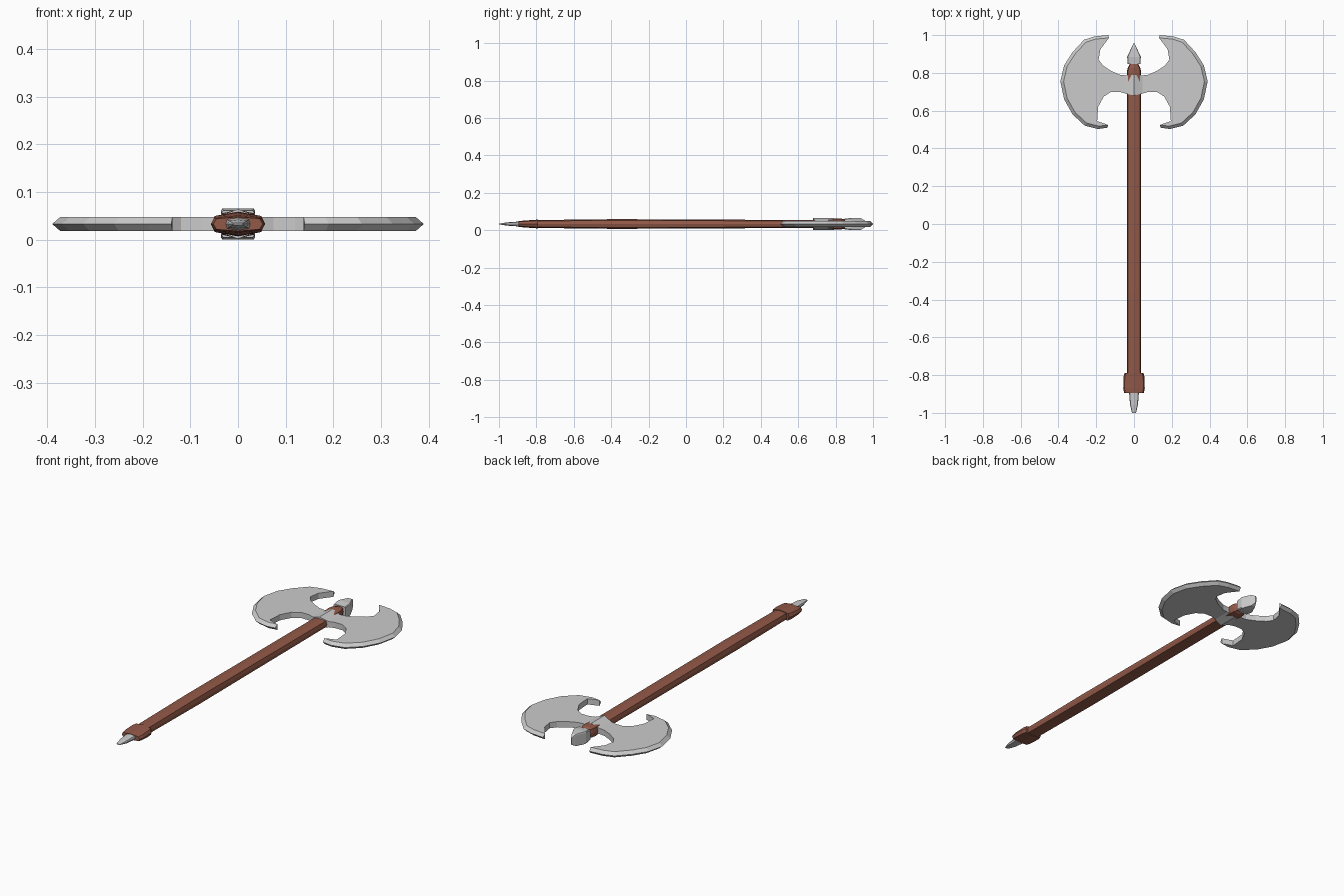
import bpy, bmesh

if "Cube" in bpy.data.objects:
    bpy.data.objects.remove(bpy.data.objects["Cube"])

CZ = 0.033  # mid-plane height of the axe
wood = bpy.data.materials.new("wood")
wood.diffuse_color = (0.29, 0.10, 0.065, 1)
wood.use_nodes = True
wood.node_tree.nodes["Principled BSDF"].inputs["Base Color"].default_value = wood.diffuse_color


def finish(bm, name, mat=None):
    bmesh.ops.recalc_face_normals(bm, faces=bm.faces)
    me = bpy.data.meshes.new(name)
    bm.to_mesh(me)
    bm.free()
    ob = bpy.data.objects.new(name, me)
    bpy.context.collection.objects.link(ob)
    if mat:
        me.materials.append(mat)
    return ob


# shaft section: shallow ridge above and below, pointed sides
SHAFT = [(1, 0), (.87, .75), (0, 1), (-.87, .75), (-1, 0), (-.87, -.75), (0, -1), (.87, -.75)]
BOX = [(1, .85), (.9, 1), (-.9, 1), (-1, .85), (-1, -.85), (-.9, -1), (.9, -1), (1, -.85)]


def loft(name, section, rings, mat=None):
    """Skin a section along y; rings are (y, half width, half height)."""
    bm = bmesh.new()
    loops = [[bm.verts.new((sx * hx, y, CZ + sz * hz)) for sx, sz in section]
             for y, hx, hz in rings]
    n = len(section)
    for a, b in zip(loops, loops[1:]):
        for i in range(n):
            j = (i + 1) % n
            bm.faces.new((a[i], a[j], b[j], b[i]))
    bm.faces.new(loops[0])
    bm.faces.new(loops[-1])
    return finish(bm, name, mat)


# wooden parts
loft("shaft", SHAFT, [(-.80, .037, .021), (-.37, .038, .026), (0, .038, .024), (.74, .038, .021)], wood)
loft("pommel", SHAFT, [(-.895, .052, .015), (-.87, .057, .018), (-.81, .056, .022), (-.79, .05, .024)], wood)
loft("neck", SHAFT, [(.74, .034, .026), (.80, .038, .030), (.825, .034, .030), (.855, .018, .024)], wood)

# steel points at both ends
loft("butt_spike", SHAFT, [(-1, .011, .002), (-.955, .021, .009), (-.88, .027, .014)])
loft("top_spike", BOX, [(.847, .034, .028), (.885, .036, .033), (.935, .013, .031), (.957, .002, .018)])

# double blade: right half, mirrored
outer = [(.135, 1.0), (.21, .993), (.265, .975), (.325, .91), (.37, .84), (.39, .755),
         (.37, .66), (.325, .58), (.26, .52), (.19, .503), (.14, .51)]
lower = [(.165, .53), (.195, .545), (.19, .62), (.16, .675), (.12, .70), (.075, .70), (.045, .69)]
upper = [(.045, .787), (.075, .79), (.12, .81), (.165, .84), (.187, .87), (.178, .925), (.155, .96)]
H = .015
bm = bmesh.new()


def vert(x, y, z):
    return bm.verts.new((x, y, CZ + z))


def inset(p):
    return (.1 + (p[0] - .1) * .94, .755 + (p[1] - .755) * .94)


edge = [vert(*p, 0) for p in outer]
layers = []
for s in (1, -1):
    rim = [vert(*inset(p), s * H) for p in outer]
    low = [vert(*p, s * H) for p in lower[1:]]
    up = [vert(*p, s * H) for p in upper[:-1]]
    ridge = [vert(0, .68, s * .031), vert(0, .79, s * .031)]
    bm.faces.new(rim + low + up)
    bm.faces.new((low[-1], ridge[0], ridge[1], up[0]))
    for i in range(len(edge) - 1):
        bm.faces.new((edge[i], edge[i + 1], rim[i + 1], rim[i]))
    layers.append((rim, low, up, ridge))
# inner walls between top and bottom layers
walls = [[L[0][-1]] + L[1] + [L[3][0]] for L in layers], [[L[3][1]] + L[2] + [L[0][0]] for L in layers]
for a, b in walls:
    for i in range(len(a) - 1):
        bm.faces.new((a[i], a[i + 1], b[i + 1], b[i]))
for k in (0, -1):
    bm.faces.new((edge[k], layers[0][0][k], layers[1][0][k]))
blade = finish(bm, "double_blade")
mod = blade.modifiers.new("mirror", 'MIRROR')
mod.use_axis = (True, False, False)
